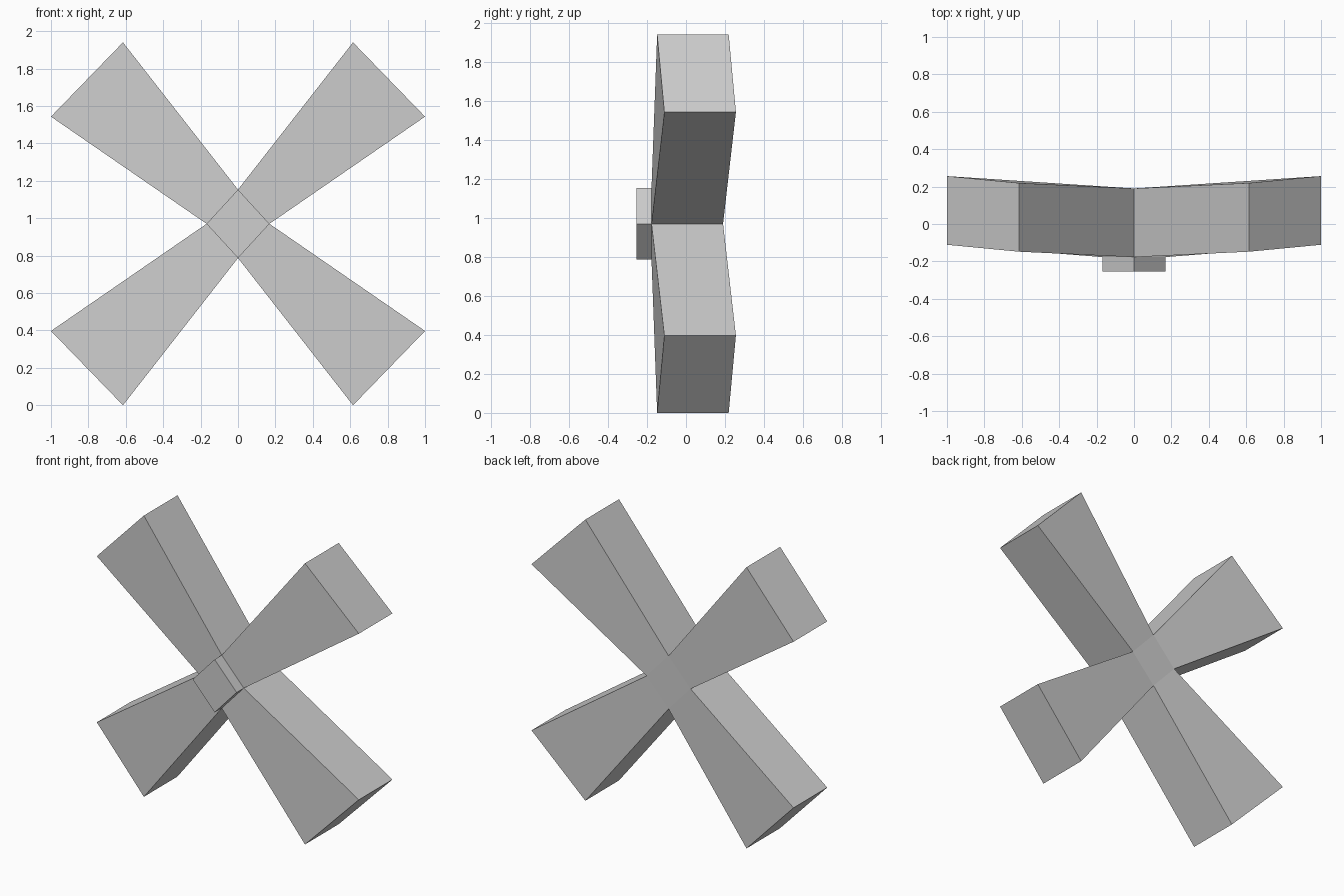
import bpy
import bmesh

cube = bpy.data.objects.get("Cube")
if cube:
    bpy.data.objects.remove(cube, do_unlink=True)

CENTRE_Z = 0.97
DEPTH = 0.367

grey = bpy.data.materials.new("light_grey")
grey.use_nodes = True
colour = (0.62, 0.62, 0.62, 1)
grey.diffuse_color = colour
grey.node_tree.nodes["Principled BSDF"].inputs["Base Color"].default_value = colour


def prism(name, front, depth, sx=1, sz=1):
    """Extrude a front outline of (x, y, height from centre) backwards."""
    bm = bmesh.new()
    rings = [[bm.verts.new((x * sx, y + d, CENTRE_Z + z * sz)) for x, y, z in front]
             for d in (0, depth)]
    bm.faces.new(rings[0])
    bm.faces.new(rings[1])
    n = len(front)
    for i in range(n):
        j = (i + 1) % n
        bm.faces.new((rings[0][i], rings[0][j], rings[1][j], rings[1][i]))
    bmesh.ops.recalc_face_normals(bm, faces=bm.faces)
    mesh = bpy.data.meshes.new(name)
    bm.to_mesh(mesh)
    bm.free()
    mesh.materials.append(grey)
    obj = bpy.data.objects.new(name, mesh)
    bpy.context.collection.objects.link(obj)
    return obj


# Four flared blades, swept back and slightly twisted toward the tips
blade = [(0, -0.177, 0.183), (0.168, -0.177, 0),
         (1.0, -0.111, 0.573), (0.615, -0.148, 0.97)]
for side, sx in (("left", 1), ("right", -1)):
    for level, sz in (("upper", 1), ("lower", -1)):
        prism(f"{level}_{side}_blade", blade, DEPTH, sx, sz)

# Diamond hub running from the raised front cap to the back of the blades
hub = [(0, -0.255, 0.183), (0.168, -0.255, 0),
       (0, -0.255, -0.183), (-0.168, -0.255, 0)]
prism("hub", hub, 0.445)
